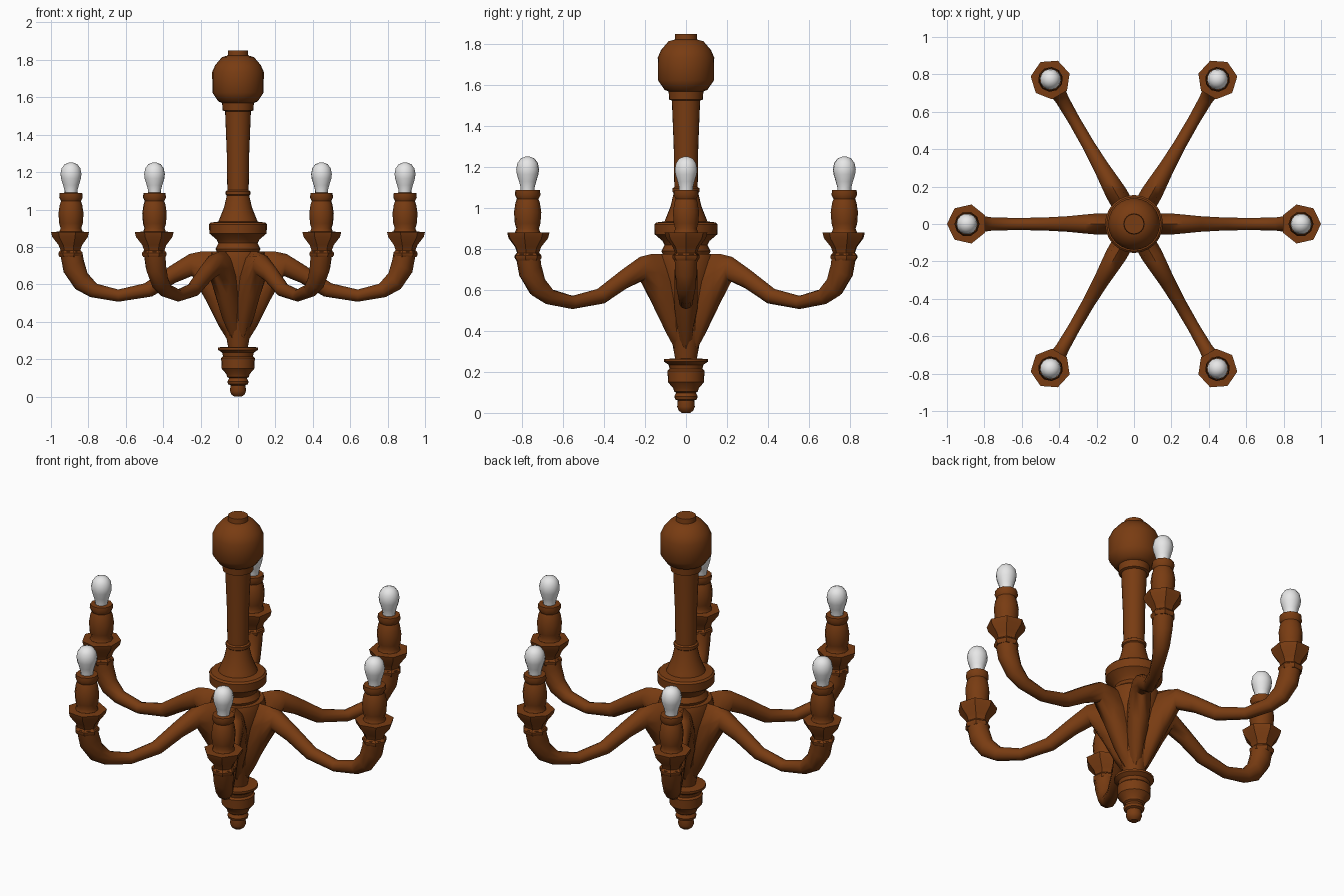
import bpy, bmesh, math
from mathutils import Matrix


def material(name, rgb):
    m = bpy.data.materials.new(name)
    m.diffuse_color = (*rgb, 1)
    return m


WOOD = material("brown_wood", (0.19, 0.045, 0.006))
GLASS = material("white_bulb", (0.8, 0.8, 0.8))


def finish(name, bm, mat, angle=35):
    bmesh.ops.recalc_face_normals(bm, faces=bm.faces)
    me = bpy.data.meshes.new(name)
    bm.to_mesh(me)
    bm.free()
    me.materials.append(mat)
    ob = bpy.data.objects.new(name, me)
    bpy.context.collection.objects.link(ob)
    bpy.ops.object.select_all(action='DESELECT')
    ob.select_set(True)
    bpy.context.view_layer.objects.active = ob
    bpy.ops.object.shade_smooth_by_angle(angle=math.radians(angle))
    return ob


def loft(name, rings, mat, angle=35):
    """Skin a list of closed point rings and cap both ends."""
    bm = bmesh.new()
    vr = [[bm.verts.new(p) for p in ring] for ring in rings]
    n = len(vr[0])
    for a, b in zip(vr, vr[1:]):
        for i in range(n):
            j = (i + 1) % n
            bm.faces.new((a[i], a[j], b[j], b[i]))
    bm.faces.new(vr[0])
    bm.faces.new(vr[-1])
    return finish(name, bm, mat, angle)


def lathe(name, profile, n, mat, cx=0.0, angle=35):
    rings = [[(cx + r * math.cos(2 * math.pi * i / n), r * math.sin(2 * math.pi * i / n), z)
              for i in range(n)] for r, z in profile]
    return loft(name, rings, mat, angle)


# turned stem: ceiling ball, shaft, collar
lathe("stem", [
    (0.11, 0.765), (0.12, 0.79), (0.105, 0.82), (0.115, 0.84), (0.153, 0.872), (0.155, 0.92),
    (0.145, 0.93), (0.105, 0.935), (0.095, 0.96), (0.075, 1.01), (0.06, 1.075), (0.066, 1.08),
    (0.066, 1.097), (0.057, 1.103), (0.06, 1.3), (0.069, 1.525), (0.082, 1.53),
    (0.085, 1.57), (0.105, 1.578), (0.137, 1.625), (0.138, 1.735), (0.122, 1.772),
    (0.085, 1.815), (0.055, 1.823), (0.053, 1.85)], 24, WOOD)

# tapered body between the arms
lathe("body", [(0.05, 0.25), (0.065, 0.33), (0.105, 0.5), (0.135, 0.64), (0.15, 0.74),
               (0.14, 0.775)], 24, WOOD)

# bottom finial
lathe("finial", [
    (0.02, 0.0), (0.036, 0.012), (0.043, 0.03), (0.04, 0.06), (0.053, 0.066), (0.057, 0.08),
    (0.048, 0.098), (0.058, 0.105), (0.062, 0.12), (0.088, 0.15), (0.09, 0.205), (0.08, 0.215),
    (0.085, 0.235), (0.107, 0.25), (0.107, 0.263), (0.05, 0.266)], 20, WOOD)

# arm stations: top point, bottom point (radius, height), half width
STATIONS = [
    ((0.02, 0.775), (0.03, 0.26), 0.045), ((0.12, 0.775), (0.105, 0.38), 0.06),
    ((0.20, 0.775), (0.175, 0.52), 0.06), ((0.26, 0.762), (0.245, 0.645), 0.054),
    ((0.36, 0.70), (0.335, 0.608), 0.044), ((0.50, 0.605), (0.46, 0.535), 0.036),
    ((0.64, 0.572), (0.64, 0.507), 0.034), ((0.755, 0.603), (0.79, 0.532), 0.038),
    ((0.805, 0.66), (0.87, 0.575), 0.048), ((0.825, 0.73), (0.932, 0.665), 0.055),
    ((0.833, 0.775), (0.953, 0.775), 0.06)]


def arm_ring(top, bot, w, n=10):
    ring = []
    for i in range(n):
        a = 2 * math.pi * i / n
        t = (1 + math.cos(a)) / 2
        ring.append((bot[0] + (top[0] - bot[0]) * t, w * math.sin(a),
                     bot[1] + (top[1] - bot[1]) * t))
    return ring


CX = 0.893
CUP = [(0.06, 0.745), (0.068, 0.757), (0.068, 0.768), (0.056, 0.782), (0.066, 0.81),
       (0.1, 0.853), (0.107, 0.88), (0.05, 0.882)]
CANDLE = [(0.05, 0.86), (0.062, 0.882), (0.055, 0.9), (0.063, 0.925), (0.067, 0.98),
          (0.06, 1.025), (0.053, 1.045), (0.063, 1.065), (0.06, 1.088), (0.03, 1.09)]
BULB = [(0.034, 1.07), (0.034, 1.1), (0.042, 1.13), (0.053, 1.165), (0.056, 1.19),
        (0.05, 1.22), (0.034, 1.242), (0.012, 1.251)]

# six arms, each with cup, candle holder and bulb
for k in range(6):
    parts = [
        loft(f"arm_{k + 1}", [arm_ring(*s) for s in STATIONS], WOOD, 50),
        lathe(f"cup_{k + 1}", CUP, 7, WOOD, CX),
        lathe(f"candle_holder_{k + 1}", CANDLE, 10, WOOD, CX, 40),
        lathe(f"bulb_{k + 1}", BULB, 14, GLASS, CX, 60)]
    for ob in parts:
        ob.data.transform(Matrix.Rotation(k * math.pi / 3, 4, 'Z'))
